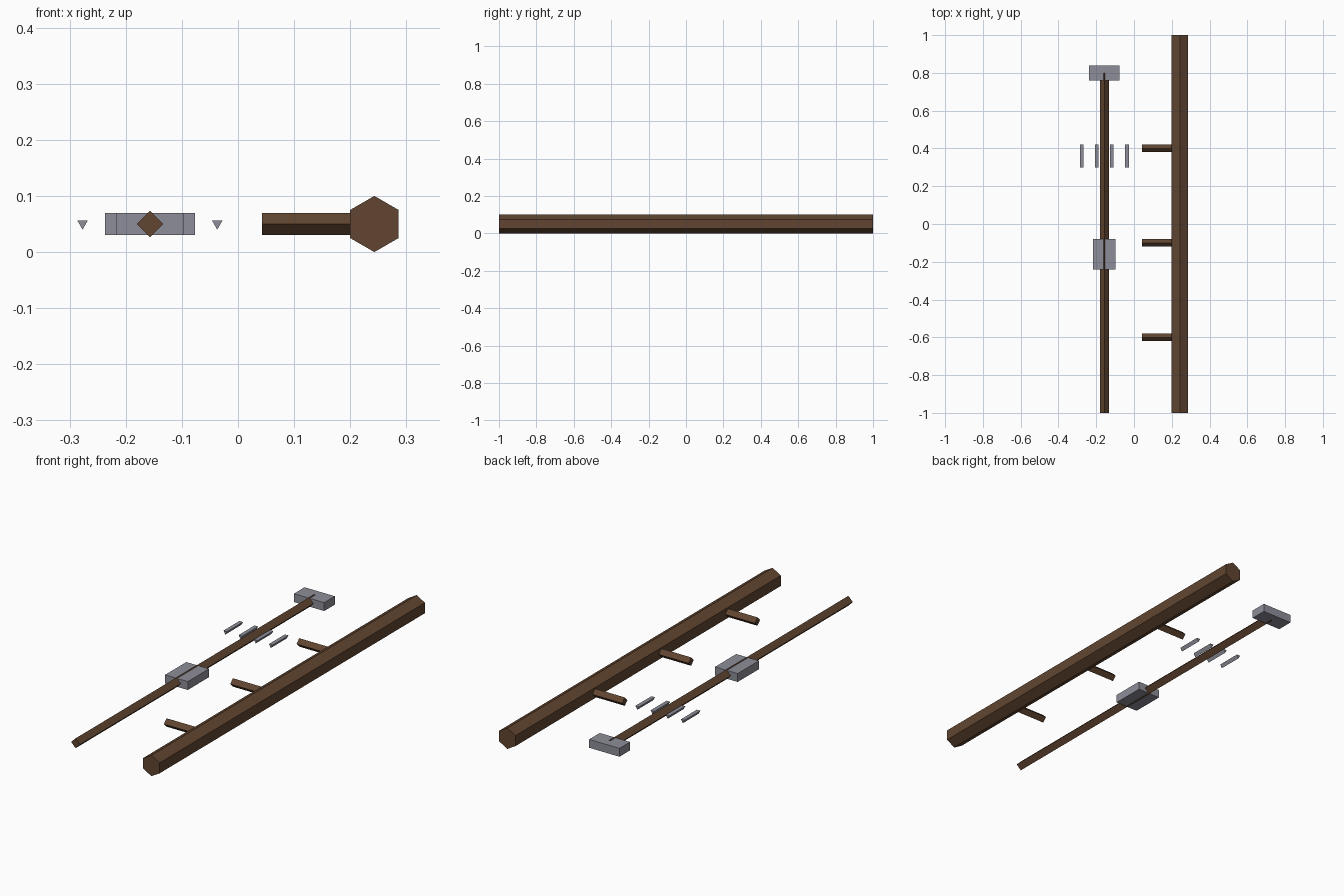
import bpy
from math import pi
from mathutils import Matrix

if "Cube" in bpy.data.objects:
    bpy.data.objects.remove(bpy.data.objects["Cube"])


def material(name, color):
    m = bpy.data.materials.new(name)
    m.diffuse_color = color
    m.use_nodes = True
    m.node_tree.nodes["Principled BSDF"].inputs["Base Color"].default_value = m.diffuse_color
    return m


WOOD = material("wood", (0.12, 0.06, 0.03, 1))
METAL = material("metal", (0.27, 0.27, 0.32, 1))
Z = 0.05
SHAFT_X = -0.157
BEAM_X = 0.243


def finish(name, mat):
    ob = bpy.context.object
    ob.name = ob.data.name = name
    ob.data.materials.append(mat)
    return ob


def prism(name, sides, radius, start, end, axis, mat, flip=False):
    """Flat-sided bar from start to end along axis, one corner up (or down)."""
    length = (end - start).length
    bpy.ops.mesh.primitive_cylinder_add(vertices=sides, radius=radius, depth=length)
    ob = finish(name, mat)
    # primitive has its first corner on +Y: lay it down so that corner is vertical
    rot = Matrix.Rotation(-pi / 2 if flip else pi / 2, 4, 'X')
    if axis == 'X':
        rot = Matrix.Rotation(pi / 2, 4, 'Z') @ rot
    ob.data.transform(rot)
    ob.location = (start + end) / 2
    return ob


def bar_y(name, sides, radius, x, y0, y1, z, mat, flip=False):
    p = Matrix.Translation((x, y0, z)).translation
    q = Matrix.Translation((x, y1, z)).translation
    return prism(name, sides, radius, p, q, 'Y', mat, flip)


def box(name, x, y, z, size, mat):
    bpy.ops.mesh.primitive_cube_add(size=1, location=(x, y, z))
    ob = finish(name, mat)
    ob.data.transform(Matrix.Diagonal((*size, 1)))
    return ob


# Hexagonal beam
bar_y("beam", 6, 0.05, BEAM_X, -1, 1, Z, WOOD)

# Pegs on the beam
for i, y in enumerate((-0.6, -0.1, 0.4)):
    p = Matrix.Translation((0.043, y, Z)).translation
    q = Matrix.Translation((BEAM_X, y, Z)).translation
    prism(f"peg_{i + 1}", 4, 0.02, p, q, 'X', WOOD)

# Square shaft set on edge, with its two blocks
bar_y("shaft", 4, 0.0235, SHAFT_X, -1, 0.8, Z, WOOD)
box("head_block", SHAFT_X, 0.80, Z, (0.16, 0.08, 0.04), METAL)
box("middle_block", SHAFT_X, -0.16, Z, (0.12, 0.16, 0.04), METAL)

# Row of small triangular tines, point down
for i in range(4):
    bar_y(f"tine_{i + 1}", 3, 0.011, SHAFT_X - 0.12 + 0.08 * i, 0.30, 0.42, 0.051, METAL, flip=True)
